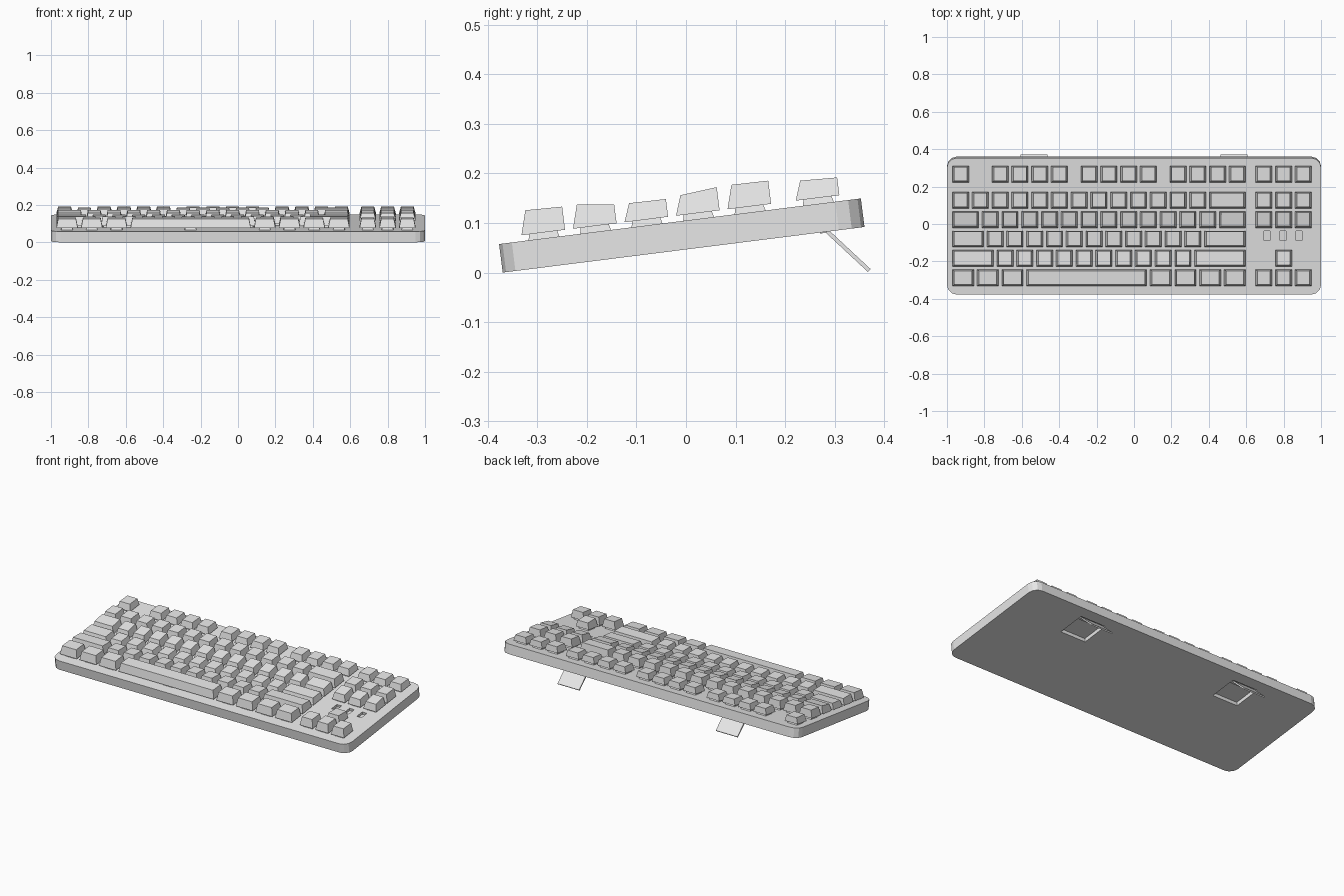
import bpy
import bmesh
import math
from mathutils import Matrix, Vector

if "Cube" in bpy.data.objects:
    bpy.data.objects.remove(bpy.data.objects["Cube"], do_unlink=True)

# One plain plastic for everything
plastic = bpy.data.materials.new("light_grey_plastic")
plastic.use_nodes = True
GREY = (0.8, 0.8, 0.8, 1)
plastic.diffuse_color = GREY
plastic.node_tree.nodes["Principled BSDF"].inputs["Base Color"].default_value = GREY

# Working frame: origin at the lower front edge, y along the slope, z out of the top
TILT = Matrix.Translation((0, -0.37, 0)) @ Matrix.Rotation(math.atan(0.126), 4, "X")
DEPTH, THICK = 0.736, 0.058
UNIT, ROW_PITCH = 0.1057, 0.1048
LEFT, NAV_LEFT = -0.98, 0.641
KEY_GAP, KEY_DEPTH, KEY_LIFT = 0.0177, 0.0887, 0.012


def finish(name, bm, matrix=TILT):
    bmesh.ops.recalc_face_normals(bm, faces=bm.faces)
    mesh = bpy.data.meshes.new(name)
    bm.to_mesh(mesh)
    bm.free()
    mesh.materials.append(plastic)
    obj = bpy.data.objects.new(name, mesh)
    bpy.context.collection.objects.link(obj)
    obj.matrix_world = matrix
    return obj


def add_box(bm, x0, x1, y0, y1, z0, z1):
    size = Vector((x1 - x0, y1 - y0, z1 - z0))
    centre = Vector((x0 + x1, y0 + y1, z0 + z1)) / 2
    matrix = Matrix.Translation(centre) @ Matrix.Diagonal((*size, 1))
    return bmesh.ops.create_cube(bm, size=1, matrix=matrix)["verts"]


def add_taper(bm, x0, x1, y0, y1, z0, front_h, back_h, side, front, back):
    """Box whose top is drawn in at the sides, front and back."""
    for v in add_box(bm, x0, x1, y0, y1, z0, z0 + 1):
        if v.co.z > z0 + 0.5:
            is_front = v.co.y < (y0 + y1) / 2
            v.co.x += side if v.co.x < (x0 + x1) / 2 else -side
            v.co.y += front if is_front else -back
            v.co.z = z0 + (front_h if is_front else back_h)


# Case with rounded upright corners
bm = bmesh.new()
add_box(bm, -1, 1, 0, DEPTH, 0, THICK)
upright = [e for e in bm.edges if abs(e.verts[0].co.z - e.verts[1].co.z) > 0.01]
bmesh.ops.bevel(bm, geom=upright, offset=0.052, segments=3, profile=0.5, affect="EDGES")
case = finish("case", bm)

# Indicator windows in the top and foot wells in the underside
bm = bmesh.new()
for x in (0.711, 0.797, 0.882):
    add_box(bm, x - 0.016, x + 0.016, 0.29, 0.342, THICK - 0.015, THICK + 0.02)
for x in (-0.535, 0.535):
    add_box(bm, x - 0.085, x + 0.085, 0.5, 0.67, -0.02, 0.022)
cutter = finish("recess_cutter", bm)
cutter.hide_render = True
cut = case.modifiers.new("recesses", "BOOLEAN")
cut.operation, cut.solver, cut.object = "DIFFERENCE", "EXACT", cutter
bpy.context.view_layer.objects.active = case
bpy.ops.object.modifier_apply(modifier=cut.name)
bpy.data.objects.remove(cutter, do_unlink=True)

# Fold-out feet with hinge bars
for side, x in (("right", -0.535), ("left", 0.535)):
    bm = bmesh.new()
    hinge, tip = Vector((0, 0.283, 0.085)), Vector((0, 0.37, 0.004))
    run = tip - hinge
    add_box(bm, -0.073, 0.073, 0, run.length, -0.004, 0.004)
    slope = Matrix.Rotation(math.atan2(run.z, run.y), 4, "X")
    finish(side + "_foot", bm, Matrix.Translation(hinge + Vector((x, 0, 0))) @ slope)
    bm = bmesh.new()
    add_box(bm, x - 0.085, x + 0.085, 0.645, 0.66, -0.002, 0.008)
    finish(side + "_foot_hinge", bm)

# Key widths in units per row, front to back; negative values are spaces
ROWS = [
    [1.25] * 3 + [6.25] + [1.25] * 4,
    [2.25] + [1] * 10 + [2.75],
    [1.75] + [1] * 11 + [2.25],
    [1.5] + [1] * 12 + [1.5],
    [1] * 13 + [2],
    [1, -1] + [1] * 4 + [-0.5] + [1] * 4 + [-0.5] + [1] * 4,
]
NAV = [[1, 1, 1], [-1, 1], [], [1, 1, 1], [1, 1, 1], [1, 1, 1]]
# Front and back cap heights of each row
HEIGHTS = [(0.049, 0.047), (0.048, 0.038), (0.037, 0.036),
           (0.04, 0.047), (0.048, 0.047), (0.039, 0.036)]


def add_key(name, x0, x1, y0, heights):
    bm = bmesh.new()
    # Cap
    add_taper(bm, x0, x1, y0, y0 + KEY_DEPTH, THICK + KEY_LIFT, *heights, 0.01, 0.014, 0)
    # Switch housing below the cap
    xc, yc = (x0 + x1) / 2, y0 + KEY_DEPTH / 2
    add_taper(bm, xc - 0.032, xc + 0.032, yc - 0.032, yc + 0.032,
              THICK - 0.002, 0.016, 0.016, 0.004, 0.004, 0.004)
    finish(name, bm)


for r, heights in enumerate(HEIGHTS):
    y0 = 0.047 + ROW_PITCH * r + (0.034 if r == 5 else 0)
    for block, start, widths in (("main", LEFT, ROWS[r]), ("side", NAV_LEFT, NAV[r])):
        x = start
        for i, w in enumerate(widths):
            end = x + abs(w) * UNIT
            if w > 0:
                add_key(f"{block}_key_row{r + 1}_{i + 1}",
                        x + KEY_GAP / 2, end - KEY_GAP / 2, y0, heights)
            x = end
